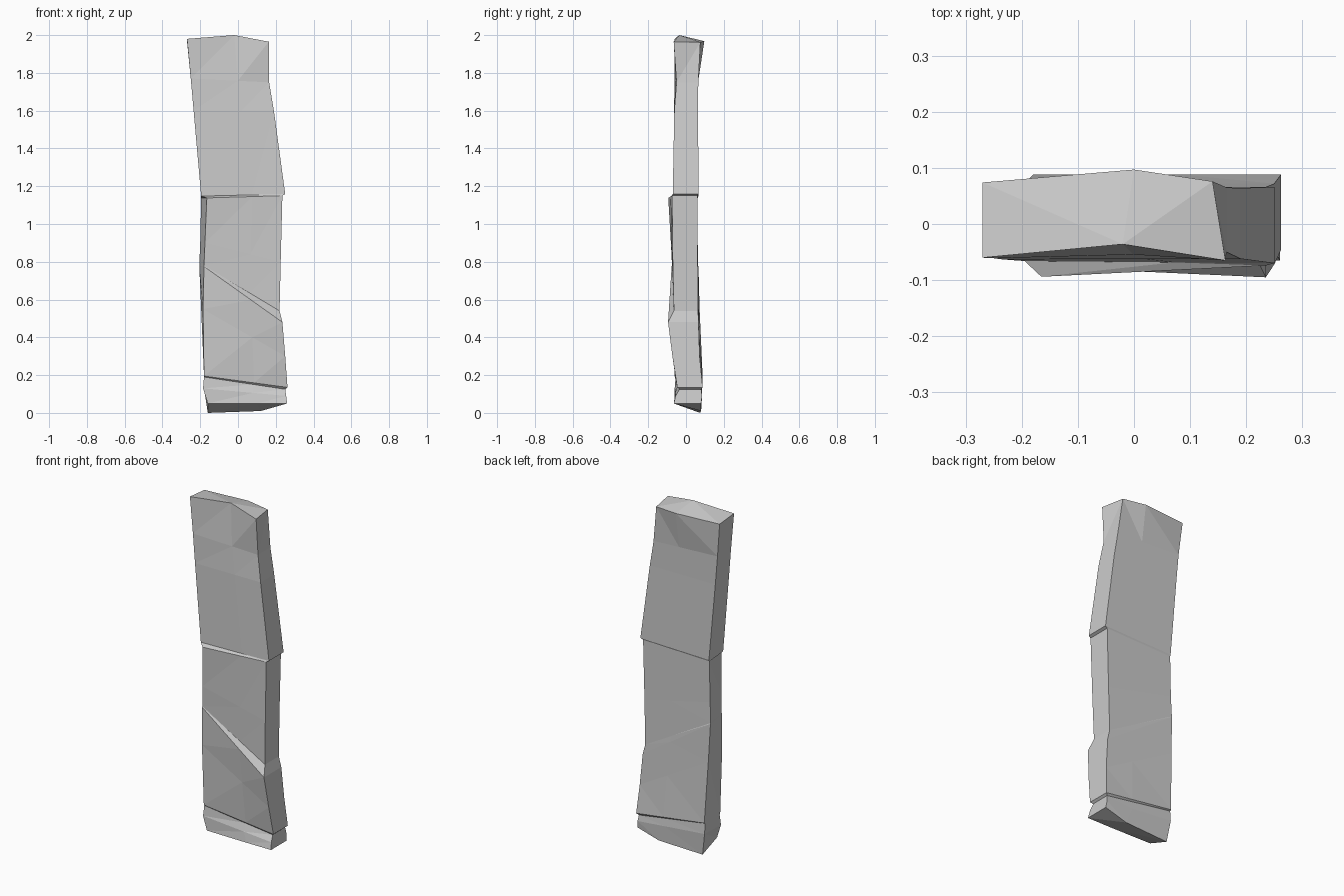
import bpy
import bmesh
from mathutils import Vector

default_cube = bpy.data.objects.get("Cube")
if default_cube:
    bpy.data.objects.remove(default_cube)

stone = bpy.data.materials.new("grey_stone")
stone.use_nodes = True
stone.diffuse_color = (0.6, 0.6, 0.6, 1)
stone.node_tree.nodes["Principled BSDF"].inputs["Base Color"].default_value = stone.diffuse_color


def ring(left_z, right_z, front_left, back_left, right, left_y, right_y, back_y):
    """Six-point slanted cross-section, anticlockwise from the front left."""
    fl = Vector((front_left, left_y, left_z))
    fr = Vector((right, right_y, right_z))
    br = Vector((right, back_y, right_z))
    bl = Vector((back_left, back_y, left_z))
    return [fl, fl.lerp(fr, 0.6), fr, br, bl.lerp(br, 0.6), bl]


def loft(name, rings):
    """Skin the cross-sections into one closed, flat-shaded slab."""
    bm = bmesh.new()
    loops = [[bm.verts.new(point) for point in points] for points in rings]
    count = len(loops[0])
    for low, high in zip(loops, loops[1:]):
        for i in range(count):
            j = (i + 1) % count
            bm.faces.new((low[i], low[j], high[j], high[i]))
    bm.faces.new(loops[0][::-1])
    bm.faces.new(loops[-1])
    bmesh.ops.remove_doubles(bm, verts=bm.verts[:], dist=0.001)
    bmesh.ops.triangulate(bm, faces=bm.faces[:])
    bmesh.ops.recalc_face_normals(bm, faces=bm.faces[:])
    mesh = bpy.data.meshes.new(name)
    bm.to_mesh(mesh)
    bm.free()
    mesh.materials.append(stone)
    slab = bpy.data.objects.new(name, mesh)
    bpy.context.collection.objects.link(slab)
    return slab


# Slanted underside, with the back dipping lower than the front
underside = [Vector(p) for p in (
    (-0.16, -0.06, 0.05), (0.1, -0.065, 0.05), (0.26, -0.065, 0.05),
    (0.26, 0.08, 0.05), (0.12, 0.08, 0.01), (-0.16, 0.075, 0))]

# Foot, flaring slightly up to a thin crack
foot = [
    ring(0.13, 0.09, -0.185, -0.18, 0.255, -0.06, -0.055, 0.085),
    ring(0.19, 0.125, -0.18, -0.18, 0.25, -0.055, -0.035, 0.08),
]

# Lower slab, ending in a diagonal ledge across the front
lower = [
    ring(0.195, 0.135, -0.18, -0.18, 0.262, -0.06, -0.046, 0.088),
    ring(0.55, 0.3, -0.185, -0.195, 0.25, -0.07, -0.072, 0.072),
    ring(0.775, 0.48, -0.18, -0.205, 0.235, -0.076, -0.095, 0.066),
]

# Middle slab, leaning forward on its left to a narrow shelf
middle = [
    ring(0.78, 0.54, -0.18, -0.205, 0.22, -0.074, -0.064, 0.064),
    ring(0.9, 0.8, -0.175, -0.2, 0.226, -0.08, -0.07, 0.062),
    ring(1.138, 1.15, -0.165, -0.195, 0.235, -0.094, -0.074, 0.062),
]

# Upper slab, overhanging on the right and tilting to the left
upper = [
    ring(1.148, 1.158, -0.195, -0.195, 0.25, -0.066, -0.07, 0.066),
    ring(1.6, 1.6, -0.235, -0.235, 0.19, -0.063, -0.062, 0.064),
    ring(1.77, 1.75, -0.25, -0.25, 0.165, -0.061, -0.05, 0.065),
]

# Worn, peaked top
crown = [Vector(p) for p in (
    (-0.27, -0.06, 1.98), (-0.02, -0.036, 2), (0.163, -0.065, 1.965),
    (0.14, 0.076, 1.962), (0, 0.097, 1.968), (-0.27, 0.074, 1.968))]

loft("stone_slab", [underside, *foot, *lower, *middle, *upper, crown])
